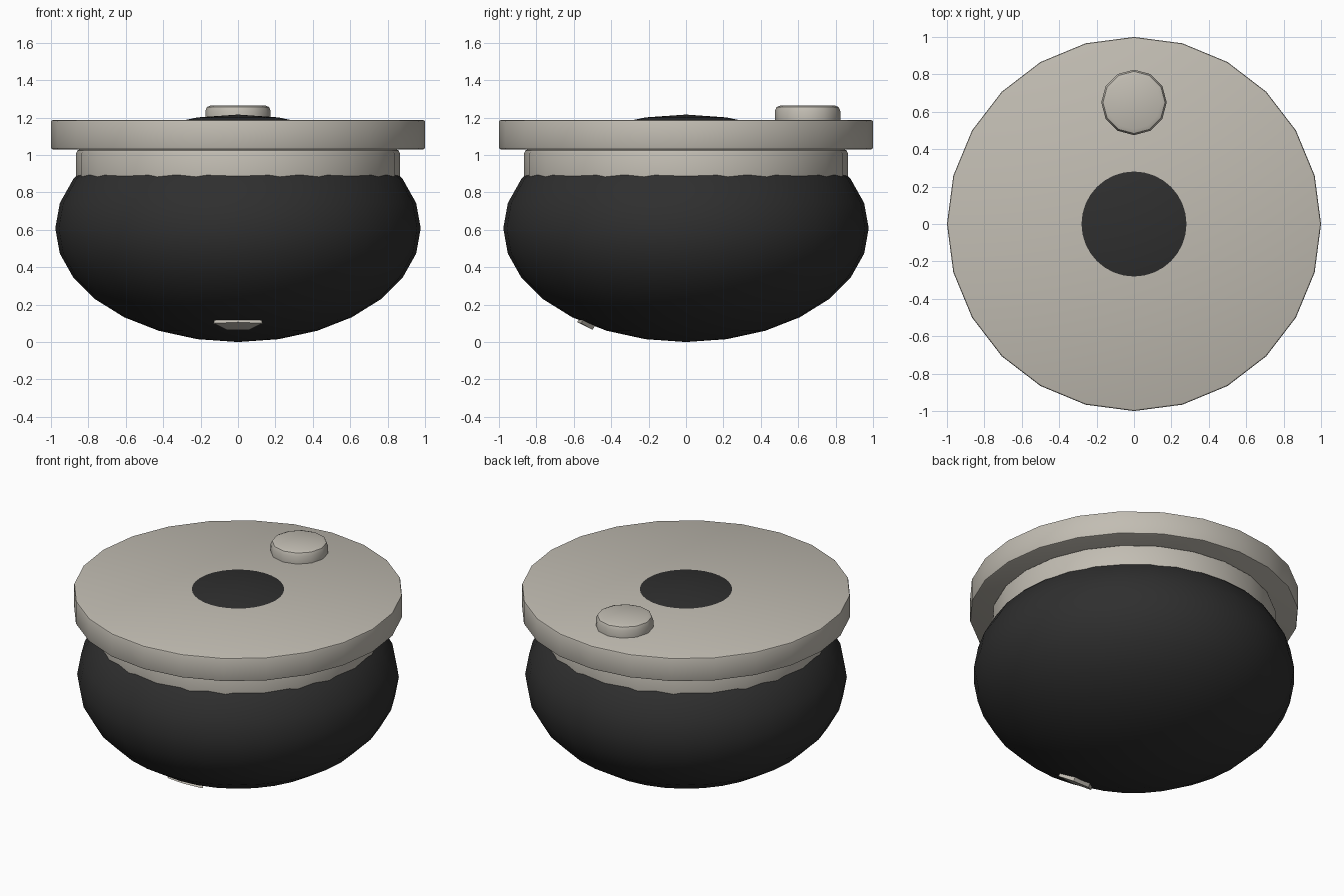
import bpy, bmesh, math

if "Cube" in bpy.data.objects:
    bpy.data.objects.remove(bpy.data.objects["Cube"])


def material(name, color):
    m = bpy.data.materials.new(name)
    m.diffuse_color = (*color, 1)
    m.use_nodes = True
    m.node_tree.nodes["Principled BSDF"].inputs["Base Color"].default_value = m.diffuse_color
    return m


BEIGE = material("warm_beige", (0.54, 0.51, 0.45))
BLACK = material("soft_black", (0.028, 0.028, 0.028))


def finish(obj, name, mat, angle=35):
    obj.name = name
    obj.data.name = name
    obj.data.materials.append(mat)
    bpy.ops.object.select_all(action='DESELECT')
    obj.select_set(True)
    bpy.context.view_layer.objects.active = obj
    bpy.ops.object.shade_smooth_by_angle(angle=math.radians(angle))
    return obj


def disc(name, radius, z0, z1, sides, bevel, y=0):
    """Upright cylinder with softened rims."""
    bpy.ops.mesh.primitive_cylinder_add(vertices=sides, radius=radius, depth=z1 - z0,
                                        location=(0, y, (z0 + z1) / 2))
    obj = bpy.context.object
    bm = bmesh.new()
    bm.from_mesh(obj.data)
    rims = [e for e in bm.edges if abs(e.verts[0].co.z - e.verts[1].co.z) < 1e-4]
    bmesh.ops.bevel(bm, geom=rims, offset=bevel, segments=2, profile=0.5, affect='EDGES')
    bm.to_mesh(obj.data)
    bm.free()
    return finish(obj, name, BEIGE)


# Rounded bowl, whose crown pokes through the lid
bpy.ops.mesh.primitive_uv_sphere_add(segments=32, ring_count=14, radius=1, location=(0, 0, 0.608))
body = bpy.context.object
body.scale = (0.977, 0.977, 0.608)
bpy.ops.object.transform_apply(location=False, rotation=False, scale=True)
finish(body, "bowl_body", BLACK, 60)

# Collar, lid and the button on the lid
disc("collar", 0.865, 0.78, 1.03, 24, 0.02)
disc("lid", 1.0, 1.03, 1.187, 24, 0.01)
disc("lid_button", 0.175, 1.12, 1.265, 12, 0.03, y=0.65)

# Small tab under the front of the bowl
half = [(0.06, -0.50, 0.065), (0.13, -0.56, 0.10), (0.11, -0.555, 0.122)]
front = half + [(-x, y, z) for x, y, z in reversed(half)] + [(0, -0.582, 0.106)]
bm = bmesh.new()
for x, y, z in front:
    bm.verts.new((x, y, z))
    bm.verts.new((x * 0.9, y + 0.05, z + 0.08))
bmesh.ops.convex_hull(bm, input=bm.verts)
mesh = bpy.data.meshes.new("front_tab")
bm.to_mesh(mesh)
bm.free()
tab = bpy.data.objects.new("front_tab", mesh)
bpy.context.collection.objects.link(tab)
finish(tab, "front_tab", BEIGE)
